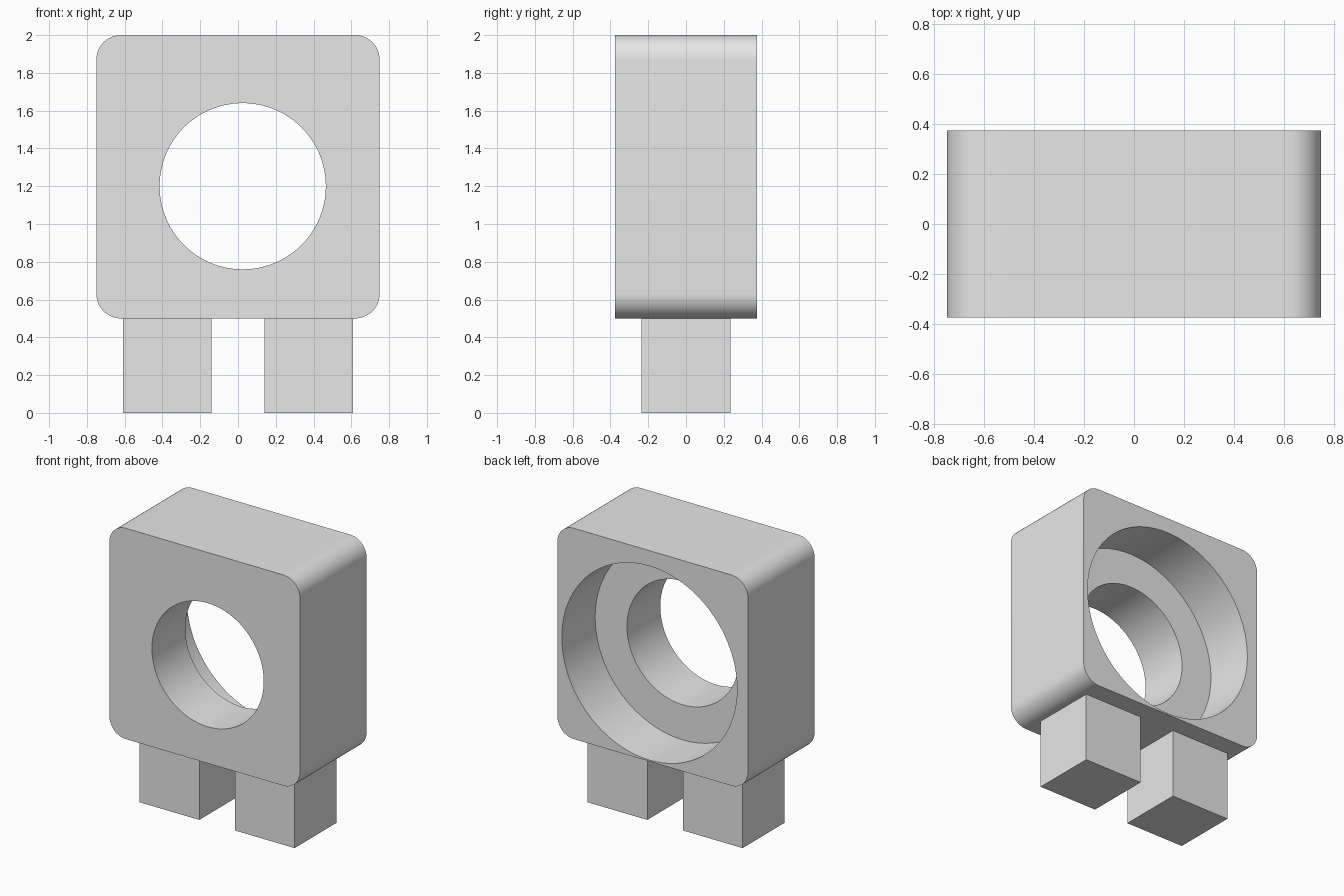
import bpy
from math import radians

if "Cube" in bpy.data.objects:
    bpy.data.objects.remove(bpy.data.objects["Cube"], do_unlink=True)

grey = bpy.data.materials.new("plain grey")
grey.use_nodes = True
grey.diffuse_color = (0.8, 0.8, 0.8, 1)
grey.node_tree.nodes["Principled BSDF"].inputs["Base Color"].default_value = (0.8, 0.8, 0.8, 1)


def box(name, center, size):
    bpy.ops.mesh.primitive_cube_add(size=1, location=center)
    ob = bpy.context.object
    ob.name = name
    ob.scale = size
    bpy.ops.object.transform_apply(location=False, rotation=False, scale=True)
    ob.data.materials.append(grey)
    return ob


def bore(target, radius, y_front, y_back):
    """Cut a round hole along y, then discard the cutter."""
    bpy.ops.mesh.primitive_cylinder_add(
        vertices=96, radius=radius, depth=y_back - y_front,
        location=(0.025, (y_front + y_back) / 2, 1.2), rotation=(radians(90), 0, 0))
    cutter = bpy.context.object
    cutter.name = "bore_cutter"
    cutter.hide_render = True
    cutter.data.materials.append(grey)
    cut = target.modifiers.new("bore", 'BOOLEAN')
    cut.operation = 'DIFFERENCE'
    cut.solver = 'EXACT'
    cut.object = cutter
    bpy.context.view_layer.objects.active = target
    bpy.ops.object.modifier_apply(modifier=cut.name)
    bpy.data.objects.remove(cutter, do_unlink=True)


# Body: square block with its four front-to-back edges rounded
body = box("body", (0, 0, 1.25), (1.5, 0.75, 1.5))
weights = body.data.attributes.new("bevel_weight_edge", 'FLOAT', 'EDGE')
for edge in body.data.edges:
    a, b = (body.data.vertices[i].co for i in edge.vertices)
    weights.data[edge.index].value = 1.0 if abs(a.y - b.y) > 0.1 else 0.0
rounding = body.modifiers.new("rounding", 'BEVEL')
rounding.limit_method = 'WEIGHT'
rounding.width = 0.13
rounding.segments = 12
bpy.ops.object.modifier_apply(modifier=rounding.name)

# Through hole, and the wider recess in the back half
bore(body, 0.44, -0.6, 0.6)
bore(body, 0.69, 0.0, 0.6)

bpy.ops.object.select_all(action='DESELECT')
body.select_set(True)
bpy.context.view_layer.objects.active = body
bpy.ops.object.shade_smooth_by_angle(angle=radians(30))

# Legs
for side, name in ((-1, "right_leg"), (1, "left_leg")):
    box(name, (side * 0.375, 0, 0.25), (0.47, 0.47, 0.5))
